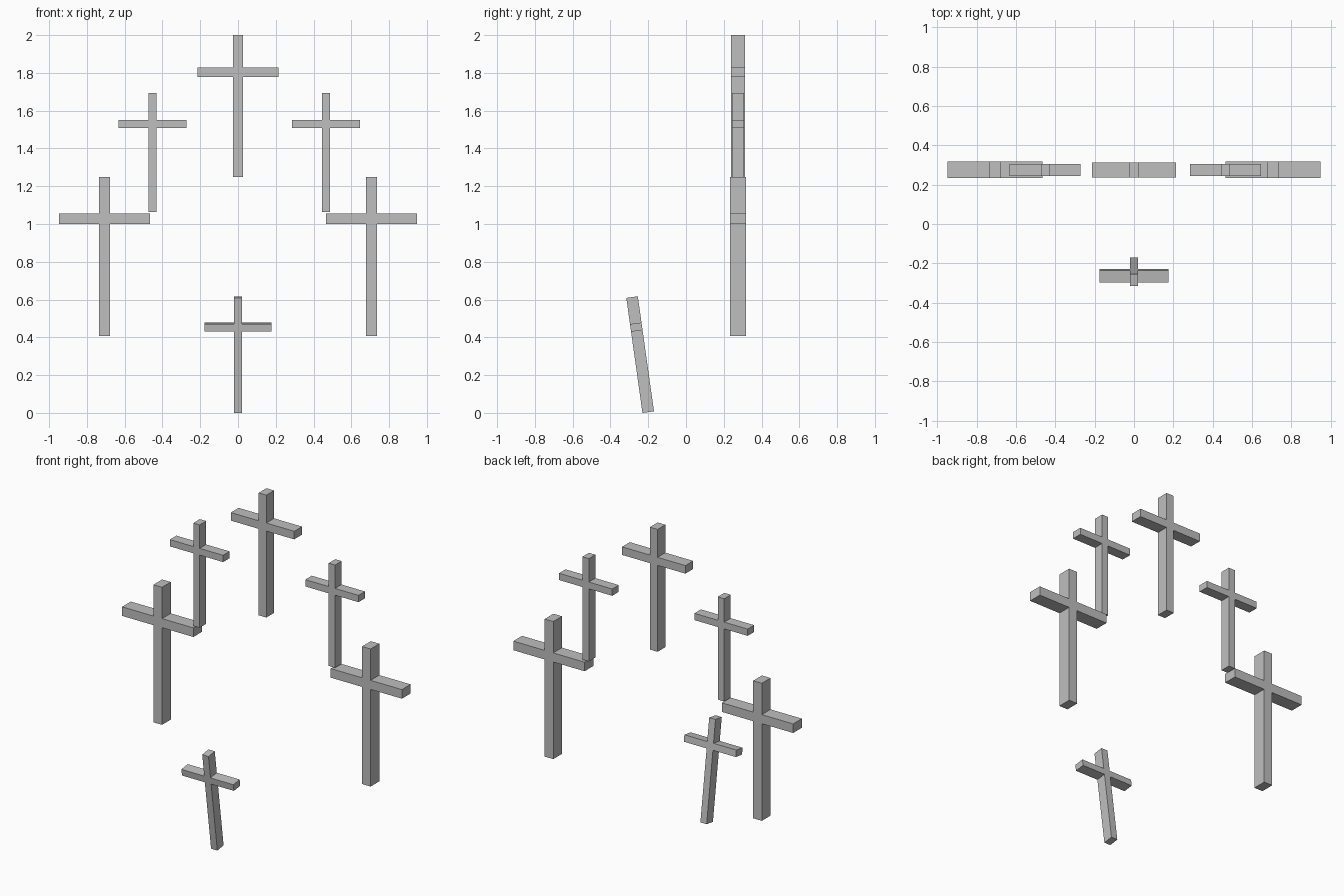
import bpy
import bmesh
from math import radians
from mathutils import Matrix

cube = bpy.data.objects.get("Cube")
if cube:
    bpy.data.objects.remove(cube, do_unlink=True)

# Single plain stone colour
stone = bpy.data.materials.new("stone_grey")
stone.use_nodes = True
colour = (0.52, 0.52, 0.52, 1)
stone.diffuse_color = colour
stone.node_tree.nodes["Principled BSDF"].inputs["Base Color"].default_value = colour


def make_cross(name, x, y, z, height, tilt=0):
    """Extrude a cross outline whose proportions follow its height."""
    post, arm, depth = 0.0345 * height, 0.2865 * height, 0.1 * height
    low, high = 0.706 * height, 0.772 * height
    right = [(post, 0), (post, low), (arm, low), (arm, high), (post, high), (post, height)]
    outline = right + [(-px, pz) for px, pz in reversed(right)]

    bm = bmesh.new()
    front = bm.faces.new([bm.verts.new((px, -depth / 2, pz)) for px, pz in outline])
    back = bmesh.ops.extrude_face_region(bm, geom=[front], use_keep_orig=True)
    moved = [v for v in back["geom"] if isinstance(v, bmesh.types.BMVert)]
    bmesh.ops.translate(bm, verts=moved, vec=(0, depth, 0))
    bmesh.ops.recalc_face_normals(bm, faces=bm.faces)
    bm.transform(Matrix.Rotation(radians(tilt), 4, "X"))

    mesh = bpy.data.meshes.new(name)
    bm.to_mesh(mesh)
    bm.free()
    mesh.materials.append(stone)
    obj = bpy.data.objects.new(name, mesh)
    obj.location = (x, y, z)
    bpy.context.collection.objects.link(obj)


# Upright arch of five crosses at the back
row = 0.275
make_cross("top_cross", 0, row, 1.25, 0.75)
make_cross("upper_right_cross", -0.452, row, 1.063, 0.63)
make_cross("upper_left_cross", 0.466, row, 1.063, 0.63)
make_cross("lower_right_cross", -0.707, row, 0.406, 0.843)
make_cross("lower_left_cross", 0.707, row, 0.406, 0.843)

# Small cross leaning forward at the front
make_cross("leaning_front_cross", 0, -0.2, 0.004, 0.615, tilt=8)
